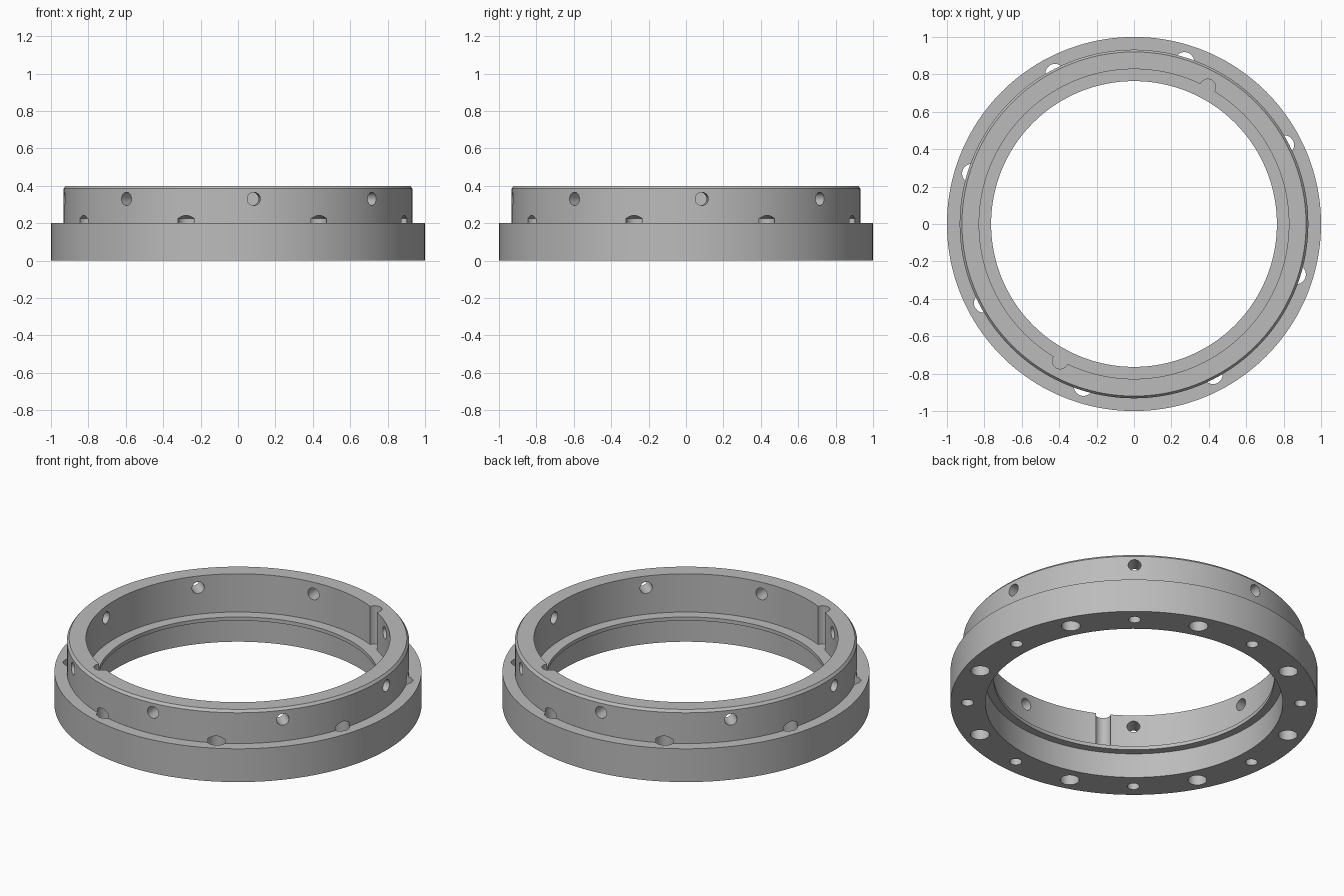
import bpy, bmesh
from math import radians, tau
from mathutils import Matrix

if "Cube" in bpy.data.objects:
    bpy.data.objects.remove(bpy.data.objects["Cube"], do_unlink=True)

HOLE_START = 5.2      # angle of the first radial hole, degrees
STEP = 45


def lathe(bm, profile, segments, matrix=Matrix(), closed=False):
    """Turn an (r, z) profile around z, then place it with the matrix."""
    verts = [bm.verts.new((r, 0, z)) for r, z in profile]
    pairs = list(zip(verts, verts[1:]))
    if closed:
        pairs.append((verts[-1], verts[0]))
    edges = [bm.edges.new(p) for p in pairs]
    before = set(bm.verts) - set(verts)
    bmesh.ops.spin(bm, geom=verts + edges, cent=(0, 0, 0), axis=(0, 0, 1),
                   angle=tau, steps=segments, use_merge=False)
    new = [v for v in bm.verts if v not in before]
    bmesh.ops.remove_doubles(bm, verts=new, dist=1e-5)
    new = [v for v in bm.verts if v not in before]
    bmesh.ops.transform(bm, matrix=matrix, verts=new)


def finish(bm, name):
    bmesh.ops.recalc_face_normals(bm, faces=bm.faces)
    mesh = bpy.data.meshes.new(name)
    bm.to_mesh(mesh)
    bm.free()
    obj = bpy.data.objects.new(name, mesh)
    bpy.context.collection.objects.link(obj)
    return obj


def turn(degrees):
    return Matrix.Rotation(radians(degrees), 4, 'Z')


def drill(radius, depth):
    """Blind hole profile with a conical tip, entering from below."""
    return [(0, -0.05), (radius, -0.05), (radius, depth), (0, depth + 0.6 * radius)]


# Stepped flange ring with an inner ledge and a bottom counterbore
bm = bmesh.new()
lathe(bm, [(0.81, 0), (1, 0), (1, 0.2), (0.932, 0.2), (0.932, 0.385), (0.92, 0.4),
           (0.828, 0.4), (0.828, 0.17), (0.764, 0.17), (0.764, 0.148), (0.81, 0.148)],
      160, closed=True)
ring = finish(bm, "flange_ring")

# Cutters: radial holes, bolt holes and key grooves
bm = bmesh.new()
for i in range(8):
    angle = HOLE_START + STEP * i
    radial = turn(angle) @ Matrix.Translation((0.7, 0, 0.33)) @ Matrix.Rotation(radians(90), 4, 'Y')
    lathe(bm, [(0, 0), (0.035, 0), (0.035, 0.4), (0, 0.4)], 32, radial)
    at_bolt = Matrix.Translation((0.908, 0, 0))
    lathe(bm, drill(0.033, 0.13), 32, turn(angle) @ at_bolt)
    lathe(bm, drill(0.052, 0.225), 32, turn(angle + STEP / 2) @ at_bolt)
for angle in (61.7, 241.7):
    groove = turn(angle) @ Matrix.Translation((0.832, 0, 0))
    lathe(bm, [(0, 0.17), (0.042, 0.17), (0.042, 0.5), (0, 0.5)], 32, groove)
cutter = finish(bm, "hole_cutter")
cutter.hide_render = True

# Cut the ring and discard the cutter
cut = ring.modifiers.new("holes", 'BOOLEAN')
cut.operation = 'DIFFERENCE'
cut.solver = 'EXACT'
cut.object = cutter
bpy.ops.object.select_all(action='DESELECT')
ring.select_set(True)
bpy.context.view_layer.objects.active = ring
bpy.ops.object.modifier_apply(modifier=cut.name)
bpy.data.objects.remove(cutter, do_unlink=True)

# Plain grey metal
grey = bpy.data.materials.new("machined_grey")
grey.use_nodes = True
colour = (0.5, 0.5, 0.5, 1)
grey.diffuse_color = colour
grey.node_tree.nodes["Principled BSDF"].inputs["Base Color"].default_value = colour
ring.data.materials.clear()
ring.data.materials.append(grey)
for poly in ring.data.polygons:
    poly.material_index = 0
bpy.ops.object.shade_smooth_by_angle(angle=radians(25))
